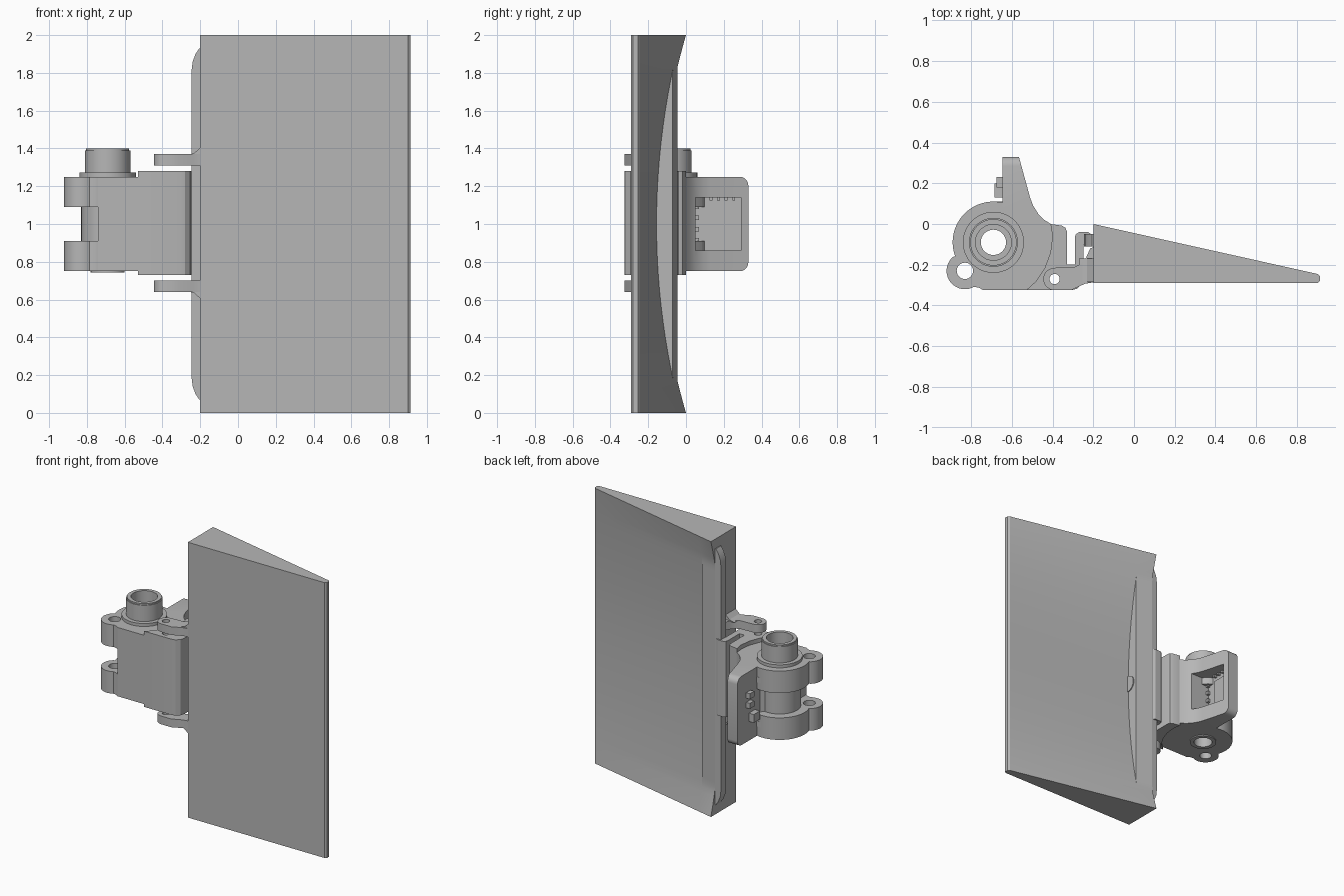
import bpy, bmesh, math
from mathutils import Vector

if "Cube" in bpy.data.objects:
    bpy.data.objects.remove(bpy.data.objects["Cube"], do_unlink=True)

grey = bpy.data.materials.new("plain_grey")
grey.use_nodes = True
grey.diffuse_color = (0.47, 0.47, 0.47, 1)
grey.node_tree.nodes["Principled BSDF"].inputs["Base Color"].default_value = grey.diffuse_color

BARREL = (-0.69, -0.09)
EAR = (-0.83, -0.23)
PIVOT = (-0.39, -0.27)


def finish(name, bm):
    bmesh.ops.recalc_face_normals(bm, faces=bm.faces)
    mesh = bpy.data.meshes.new(name)
    bm.to_mesh(mesh)
    bm.free()
    mesh.materials.append(grey)
    ob = bpy.data.objects.new(name, mesh)
    bpy.context.collection.objects.link(ob)
    return ob


def activate(ob):
    bpy.ops.object.select_all(action='DESELECT')
    ob.select_set(True)
    bpy.context.view_layer.objects.active = ob


def prism(name, pts, lo, hi, axis="z"):
    """Extrude a flat outline along one axis."""
    place = {"z": lambda a, b, t: (a, b, t),
             "y": lambda a, b, t: (a, t, b),
             "x": lambda a, b, t: (t, a, b)}[axis]
    bm = bmesh.new()
    base = [bm.verts.new(place(a, b, lo)) for a, b in pts]
    top = [bm.verts.new(place(a, b, hi)) for a, b in pts]
    bm.faces.new(base)
    bm.faces.new(top)
    for i in range(len(pts)):
        j = (i + 1) % len(pts)
        bm.faces.new((base[i], base[j], top[j], top[i]))
    return finish(name, bm)


def arc(c, r, a0, a1, n=16):
    steps = [math.radians(a0 + (a1 - a0) * i / n) for i in range(n + 1)]
    return [(c[0] + r * math.cos(a), c[1] + r * math.sin(a)) for a in steps]


def cylinder(name, c, r, lo, hi, axis="z"):
    return prism(name, arc(c, r, 0, 360, 48)[:-1], lo, hi, axis)


def box(name, x0, x1, y0, y1, z0, z1):
    return prism(name, [(x0, y0), (x1, y0), (x1, y1), (x0, y1)], z0, z1)


def cut(ob, cutter):
    mod = ob.modifiers.new("cut", 'BOOLEAN')
    mod.operation = 'DIFFERENCE'
    mod.solver = 'EXACT'
    mod.object = cutter
    cutter.hide_render = True
    activate(ob)
    bpy.ops.object.modifier_apply(modifier=mod.name)
    bpy.data.objects.remove(cutter, do_unlink=True)


def drill(ob, c, r):
    cut(ob, cylinder("drill", c, r, -1, 3))


# Wedge panel with a dished back and a flat grip pad beside the hinge
def back(x, z, pad=False):
    slope = -0.245 * (x + 0.2) / 1.1
    dish = slope - 0.145 * (0.9 - x) / 1.1 * (1 - (z - 1) ** 2)
    return max(dish, slope - 0.045) if pad else dish


bm = bmesh.new()
rings = []
ROWS = 60
for i in range(ROWS + 1):
    z = 2 * i / ROWS
    outline = [(-0.2, -0.29), (0.9, -0.29), (0.912, -0.28), (0.912, -0.255),
               (0.9, back(0.9, z)), (-0.08, back(-0.08, z)),
               (-0.08, back(-0.08, z, True)), (-0.2, back(-0.2, z, True))]
    rings.append([bm.verts.new((x, y, z)) for x, y in outline])
for lower, upper in zip(rings, rings[1:]):
    for k in range(len(lower)):
        m = (k + 1) % len(lower)
        bm.faces.new((lower[k], lower[m], upper[m], upper[k]))
bm.faces.new(rings[0])
bm.faces.new(rings[-1])
bmesh.ops.remove_doubles(bm, verts=bm.verts, dist=0.0002)
finish("wedge_panel", bm)
cylinder("grip_half_disc", (-0.155, 1), 0.06, -0.085, -0.073, "x")

# Rounded rib along the panel's thick edge
end = [(-0.19, 1.93), (-0.205, 1.93), (-0.225, 1.9), (-0.24, 1.86), (-0.245, 1.82)]
prism("edge_rib", end + [(x, 2 - z) for x, z in reversed(end)], -0.11, -0.05, "y")

# Pair of pivot arms on the panel
arm = arc(PIVOT, 0.055, 270, 90, 12) + [
    (-0.29, -0.21), (-0.26, -0.195), (-0.235, -0.165), (-0.215, -0.12),
    (-0.19, -0.11), (-0.19, -0.285), (-0.24, -0.293), (-0.31, -0.325)]
for name, z, sign in (("lower_arm", 0.70, -1), ("upper_arm", 1.31, 1)):
    drill(prism(name, arm, min(z, z + sign * 0.06), max(z, z + sign * 0.06)), PIVOT, 0.025)
    root = z + sign * 0.055
    fillet = [(-0.19, root), (-0.27, root), (-0.23, root + sign * 0.012),
              (-0.205, root + sign * 0.035), (-0.19, root + sign * 0.05)]
    prism(name + "_fillet", fillet, -0.285, -0.17, "y")

# Leaf with a U-shaped channel and hooked lip
leaf = prism("hinge_leaf", [
    (-0.53, -0.325), (-0.31, -0.325), (-0.28, -0.318), (-0.255, -0.295),
    (-0.247, -0.26), (-0.247, -0.1), (-0.21, -0.09), (-0.21, -0.05),
    (-0.225, -0.04), (-0.27, -0.04), (-0.285, -0.05), (-0.29, -0.065),
    (-0.29, -0.2), (-0.33, -0.2), (-0.33, -0.035), (-0.337, -0.018),
    (-0.355, -0.008), (-0.41, 0), (-0.4, -0.06), (-0.41, -0.14),
    (-0.44, -0.22), (-0.48, -0.28)], 0.73, 1.28)
drill(leaf, PIVOT, 0.025)

# Main hinge body with the upright back plate
body = prism("hinge_body", [
    (-0.74, -0.325), (-0.5, -0.325), (-0.42, -0.2), (-0.39, -0.06),
    (-0.4, -0.005), (-0.44, 0.02), (-0.47, 0.05), (-0.495, 0.09),
    (-0.51, 0.13), (-0.565, 0.33), (-0.645, 0.33), (-0.645, 0.07),
    (-0.69, 0.03), (-0.69, -0.2), (-0.74, -0.25)], 0.75, 1.25)
bm = bmesh.new()
bm.from_mesh(body.data)
corners = [e for e in bm.edges if all(v.co.y > 0.32 for v in e.verts)
           and abs(e.verts[0].co.z - e.verts[1].co.z) < 0.01]
bmesh.ops.bevel(bm, geom=corners, offset=0.045, segments=5, profile=0.5, affect='EDGES')
bm.to_mesh(body.data)
bm.free()
cut(body, box("pocket", -0.62, -0.3, 0.05, 0.29, 0.86, 1.14))
drill(body, BARREL, 0.062)

# Knuckle lugs with ears, and the core between them
lug = (arc(BARREL, 0.2, 60, 200, 32) + arc(EAR, 0.09, 130, 300, 20)
       + [(-0.76, -0.313), (-0.74, -0.325), (-0.55, -0.325), (-0.5, -0.1), (-0.52, 0)])
for name, z in (("lower_lug", 0.75), ("upper_lug", 1.09)):
    ob = prism(name, lug, z, z + 0.16)
    drill(ob, BARREL, 0.062)
    drill(ob, EAR, 0.04)
drill(cylinder("knuckle_core", BARREL, 0.14, 0.85, 1.15), BARREL, 0.062)

# Bushing tube, its flange and the lower boss
tube = cylinder("bushing_tube", BARREL, 0.12, 1.2, 1.39)
drill(tube, BARREL, 0.062)
cut(tube, cylinder("counterbore", BARREL, 0.088, 1.3, 1.5))
drill(cylinder("bushing_rim", BARREL, 0.114, 1.385, 1.4), BARREL, 0.088)
drill(cylinder("bushing_flange", BARREL, 0.15, 1.24, 1.272), BARREL, 0.07)
drill(cylinder("lower_boss", BARREL, 0.09, 0.742, 0.76), BARREL, 0.062)

# Small blocks and teeth on the back plate
box("window_plate", -0.622, -0.614, 0.12, 0.23, 0.9, 1.1)
box("connector", -0.685, -0.64, 0.13, 0.2, 0.89, 0.95)
for i in range(2):
    box("button_%d" % (i + 1), -0.675, -0.64, 0.18, 0.23, 1.0 + 0.07 * i, 1.04 + 0.07 * i)
for i in range(4):
    y = 0.125 + 0.04 * i
    box("pocket_tooth_%d" % (i + 1), -0.622, -0.6, y, y + 0.015, 1.125, 1.142)
    z = 0.9 + 0.06 * i
    box("side_tooth_%d" % (i + 1), -0.622, -0.6, 0.045, 0.07, z, z + 0.025)
for name, z in (("lower_tab", 0.82), ("upper_tab", 1.14)):
    box(name, -0.68, -0.64, 0.08, 0.11, z, z + 0.04)

# Smooth curved surfaces while keeping hard edges
for ob in bpy.context.scene.objects:
    if ob.type == 'MESH' and grey.name in ob.data.materials:
        activate(ob)
        bpy.ops.object.shade_smooth_by_angle(angle=math.radians(25))
